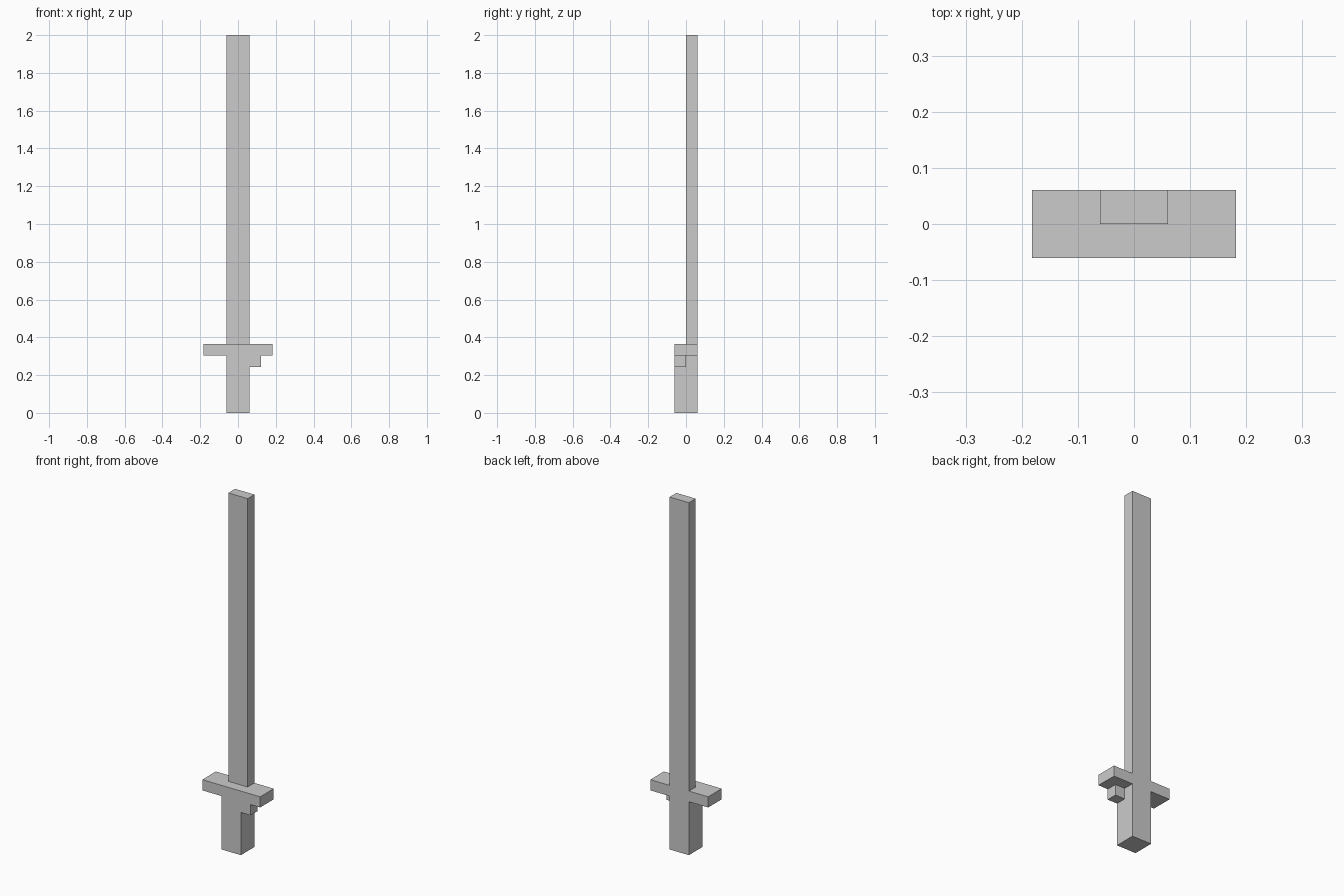
import bpy
import bmesh
from mathutils import Vector

if "Cube" in bpy.data.objects:
    bpy.data.objects.remove(bpy.data.objects["Cube"])

U = 2 / 33  # one block; the whole sword is 33 blocks tall

grey = bpy.data.materials.new("plain grey")
grey.diffuse_color = (0.6, 0.6, 0.6, 1)
grey.use_nodes = True
grey.node_tree.nodes["Principled BSDF"].inputs["Base Color"].default_value = grey.diffuse_color


def box(name, lo, hi):
    """Flat-shaded box between two corners given in blocks."""
    lo, hi = Vector(lo) * U, Vector(hi) * U
    bm = bmesh.new()
    bmesh.ops.create_cube(bm, size=1)
    bmesh.ops.scale(bm, vec=hi - lo, verts=bm.verts)
    bmesh.ops.translate(bm, vec=(lo + hi) / 2, verts=bm.verts)
    mesh = bpy.data.meshes.new(name)
    bm.to_mesh(mesh)
    bm.free()
    mesh.materials.append(grey)
    obj = bpy.data.objects.new(name, mesh)
    bpy.context.collection.objects.link(obj)
    return obj


# Square grip, wide crossguard, thin blade flush with the back
box("handle", (-1, -1, 0), (1, 1, 5))
box("crossguard", (-3, -1, 5), (3, 1, 6))
box("blade", (-1, 0, 6), (1, 1, 33))
# Small block tucked under the guard beside the grip
box("guard_block", (1, -1, 4), (2, 0, 5))
